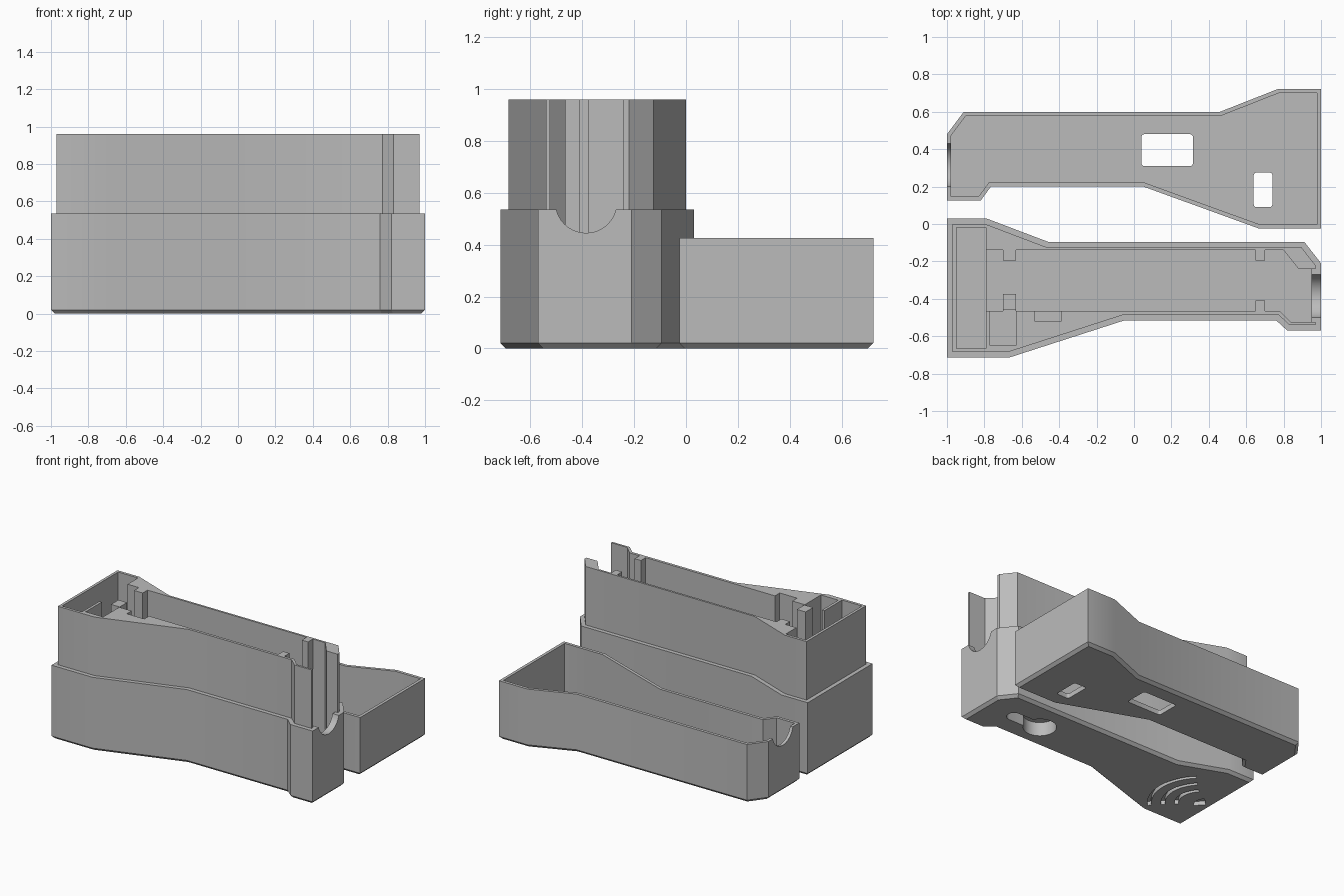
import bpy, bmesh, math
from mathutils import Vector

if "Cube" in bpy.data.objects:
    bpy.data.objects.remove(bpy.data.objects["Cube"])

grey = bpy.data.materials.new("plain_grey")
grey.use_nodes = True
COLOR = (0.5, 0.5, 0.5, 1)
grey.diffuse_color = COLOR
grey.node_tree.nodes["Principled BSDF"].inputs["Base Color"].default_value = COLOR


def inset(pts, d):
    """Move every side of a counter-clockwise outline inwards by d."""
    out = []
    for i, p in enumerate(pts):
        p = Vector(p)
        a = (p - Vector(pts[i - 1])).normalized()
        b = (Vector(pts[(i + 1) % len(pts)]) - p).normalized()
        na, nb = Vector((-a.y, a.x)), Vector((-b.y, b.x))
        out.append(tuple(p + (na + nb) * d / (1 + na.dot(nb))))
    return out


def loft(name, levels):
    """Stack outlines of equal length at given heights and cap both ends."""
    bm = bmesh.new()
    rings = [[bm.verts.new((x, y, z)) for x, y in pts] for pts, z in levels]
    n = len(rings[0])
    for lo, hi in zip(rings, rings[1:]):
        for i in range(n):
            j = (i + 1) % n
            bm.faces.new((lo[i], lo[j], hi[j], hi[i]))
    bm.faces.new(rings[0][::-1])
    bm.faces.new(rings[-1])
    bmesh.ops.recalc_face_normals(bm, faces=bm.faces)
    mesh = bpy.data.meshes.new(name)
    bm.to_mesh(mesh)
    bm.free()
    mesh.materials.append(grey)
    ob = bpy.data.objects.new(name, mesh)
    bpy.context.collection.objects.link(ob)
    return ob


def cut(ob, pts, z0, z1, along_x=False):
    """Subtract a prism; along_x reads the profile as (y, z) and z0..z1 as x."""
    tool = loft("cutter", [(pts, z0), (pts, z1)])
    tool.hide_render = True
    if along_x:
        for v in tool.data.vertices:
            y, z, x = v.co
            v.co = (x, y, z)
    mod = ob.modifiers.new("cut", 'BOOLEAN')
    mod.operation, mod.solver, mod.object = 'DIFFERENCE', 'EXACT', tool
    bpy.context.view_layer.update()
    dg = bpy.context.evaluated_depsgraph_get()
    mesh = bpy.data.meshes.new_from_object(ob.evaluated_get(dg))
    ob.modifiers.clear()
    ob.data = mesh
    bpy.data.objects.remove(tool)


def rect(x0, x1, y0, y1):
    return [(x0, y0), (x1, y0), (x1, y1), (x0, y1)]


def arc(cx, cy, r, a0, a1, n):
    angles = [math.radians(a0 + (a1 - a0) * i / n) for i in range(n + 1)]
    return [(cx + r * math.cos(a), cy + r * math.sin(a)) for a in angles]


def circle(cx, cy, r, n=40):
    return arc(cx, cy, r, 0, 360 - 360 / n, n - 1)


def round_rect(x0, x1, y0, y1, r):
    corners = [(x1 - r, y1 - r, 0), (x0 + r, y1 - r, 90),
               (x0 + r, y0 + r, 180), (x1 - r, y0 + r, 270)]
    return [p for x, y, a in corners for p in arc(x, y, r, a, a + 90, 4)]


# Base: chamfered outer shell with a narrower raised inner block
base_outline = [(-1, 0.03), (-1, -0.715), (-0.67, -0.715), (-0.05, -0.515), (0.76, -0.515),
                (0.82, -0.57), (1, -0.57), (1, -0.21), (0.91, -0.095), (-0.46, -0.095),
                (-0.79, 0.03)]
core = inset(base_outline, 0.03)
base = loft("base_housing", [(inset(base_outline, 0.02), 0), (base_outline, 0.02),
                             (base_outline, 0.535), (core, 0.535), (core, 0.96)])

# Main compartment with locating ribs
main = [(-0.8, -0.14), (-0.8, -0.465), (-0.7, -0.465), (-0.7, -0.375), (-0.63, -0.375),
        (-0.63, -0.465), (0.65, -0.465), (0.65, -0.41), (0.7, -0.41), (0.7, -0.465),
        (0.78, -0.465), (0.84, -0.525), (0.95, -0.525), (0.95, -0.24), (0.88, -0.24),
        (0.8, -0.14), (0.7, -0.14), (0.7, -0.195), (0.65, -0.195), (0.65, -0.14),
        (-0.63, -0.14), (-0.63, -0.195), (-0.7, -0.195), (-0.7, -0.14)]
cut(base, main, 0.2, 1.1)
# End compartment, side pocket and side recess
cut(base, rect(-0.95, -0.79, -0.665, -0.02), 0.14, 1.1)
cut(base, rect(-0.77, -0.63, -0.65, -0.46), 0.22, 1.1)
cut(base, rect(-0.53, -0.39, -0.52, -0.46), 0.22, 1.1)
# Open end above the rim and rounded cable notch
cut(base, rect(0.93, 1.1, -0.525, -0.24), 0.535, 1.1)
cut(base, circle(-0.385, 0.5635, 0.1185), 0.93, 1.1, along_x=True)
# Keyhole hanger in the underside
cut(base, circle(0.54, -0.32, 0.11), -0.1, 0.1)
cut(base, round_rect(0.5, 0.81, -0.37, -0.27, 0.049), -0.1, 0.1)
# Engraved signal arcs in the underside
for r in (0.16, 0.25, 0.34):
    band = arc(-0.91, -0.4, r + 0.013, -45, 45, 20) + arc(-0.91, -0.4, r - 0.013, 45, -45, 20)
    cut(base, band, -0.1, 0.03)
cut(base, [(-0.95, -0.4)] + arc(-0.95, -0.4, 0.08, -45, 45, 8), -0.1, 0.03)

# Lid: chamfered open tray
lid_outline = [(-1, 0.48), (-1, 0.125), (-0.82, 0.125), (-0.765, 0.2), (0.05, 0.2),
               (0.67, -0.025), (1, -0.025), (1, 0.722), (0.77, 0.722), (0.46, 0.6),
               (-0.91, 0.6)]
inner = inset(lid_outline, 0.022)
lid = loft("lid_tray", [(inset(lid_outline, 0.02), 0), (lid_outline, 0.02),
                        (lid_outline, 0.425), (inner, 0.425), (inner, 0.035)])
# Display window, switch window and cable notch
cut(lid, round_rect(0.04, 0.315, 0.31, 0.48, 0.015), -0.1, 0.2)
cut(lid, round_rect(0.64, 0.74, 0.09, 0.275, 0.015), -0.1, 0.2)
cut(lid, circle(0.315, 0.4535, 0.1185), -1.1, -0.93, along_x=True)

# Soft shading over the gentle bends
for ob in (base, lid):
    bpy.ops.object.select_all(action='DESELECT')
    ob.select_set(True)
    bpy.context.view_layer.objects.active = ob
    bpy.ops.object.shade_smooth_by_angle(angle=math.radians(25))
